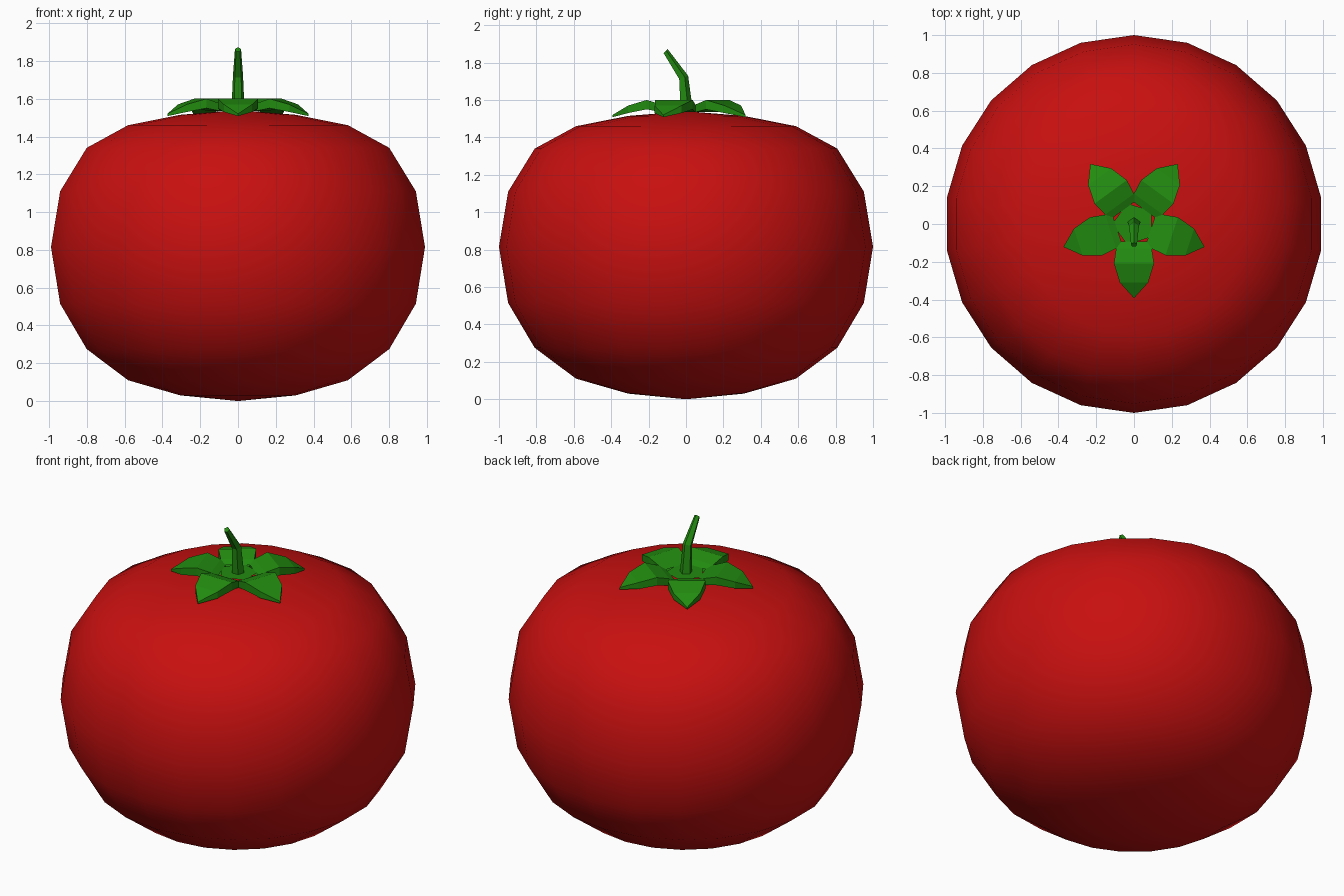
import bpy
import bmesh
from math import sin, cos, pi, radians
from mathutils import Vector, Matrix

if "Cube" in bpy.data.objects:
    bpy.data.objects.remove(bpy.data.objects["Cube"], do_unlink=True)


def make_material(name, color):
    mat = bpy.data.materials.new(name)
    mat.use_nodes = True
    mat.diffuse_color = color
    mat.node_tree.nodes["Principled BSDF"].inputs["Base Color"].default_value = color
    return mat


def make_object(name, bm, mat, smooth=False):
    bmesh.ops.recalc_face_normals(bm, faces=bm.faces)
    mesh = bpy.data.meshes.new(name)
    for face in bm.faces:
        face.smooth = smooth
    bm.to_mesh(mesh)
    bm.free()
    mesh.materials.append(mat)
    obj = bpy.data.objects.new(name, mesh)
    bpy.context.collection.objects.link(obj)
    return obj


def bridge(bm, a, b):
    for i in range(len(a)):
        j = (i + 1) % len(a)
        bm.faces.new((a[i], a[j], b[j], b[i]))


red = make_material("tomato red", (0.58, 0.005, 0.005, 1))
green = make_material("leaf green", (0.016, 0.26, 0.005, 1))

# Fruit: squashed round body, lathed from ring heights
SEGMENTS = 22
heights = [0.03, 0.11, 0.275, 0.515, 0.815, 1.11, 1.34, 1.46, 1.515]
bm = bmesh.new()
rings = []
for i, z in enumerate(heights, 1):
    radius = sin(pi * i / 10)
    rings.append([bm.verts.new((radius * sin(2 * pi * k / SEGMENTS),
                                radius * cos(2 * pi * k / SEGMENTS), z))
                  for k in range(SEGMENTS)])
for low, high in zip(rings, rings[1:]):
    bridge(bm, low, high)
for ring, z in ((rings[0], 0), (rings[-1], 1.54)):
    pole = bm.verts.new((0, 0, z))
    for k in range(SEGMENTS):
        bm.faces.new((ring[k], ring[(k + 1) % SEGMENTS], pole))
make_object("fruit_body", bm, red, smooth=True)

# Calyx: five thick pointed leaves around a sunken pentagon
# Each station: distance out, half width, top height, bottom height
stations = [(0.093, 0.068, 1.556, 1.535), (0.13, 0.094, 1.575, 1.535),
            (0.21, 0.106, 1.6, 1.55), (0.31, 0.075, 1.57, 1.53)]
bm = bmesh.new()
for n in range(5):
    turn = Matrix.Rotation(2 * pi * n / 5, 4, "Z")

    def vert(x, out, z):
        return bm.verts.new(turn @ Vector((x, -out, z)))

    loops = [[vert(-w, r, top), vert(w, r, top), vert(w, r, low), vert(-w, r, low)]
             for r, w, top, low in stations]
    for a, b in zip(loops, loops[1:]):
        bridge(bm, a, b)
    end = loops[-1]
    tip_top, tip_low = vert(0, 0.393, 1.52), vert(0, 0.393, 1.508)
    bm.faces.new((end[0], end[1], tip_top))
    bm.faces.new((end[3], end[2], tip_low))
    bm.faces.new((end[1], end[2], tip_low, tip_top))
    bm.faces.new((end[0], end[3], tip_low, tip_top))
bmesh.ops.remove_doubles(bm, verts=bm.verts, dist=0.002)
make_object("calyx_leaves", bm, green)

# Sunken pentagon joining the leaves
bm = bmesh.new()
bmesh.ops.create_circle(bm, cap_ends=True, segments=5, radius=0.115,
                        matrix=Matrix.Translation((0, 0, 1.556))
                        @ Matrix.Rotation(radians(90), 4, "Z"))
make_object("calyx_centre", bm, green)

# Stem: tapered five-sided stalk that bends forward
# Each section: centre y, centre z, radius, forward tilt in degrees
sections = [(0, 1.55, 0.036, 0), (-0.015, 1.72, 0.028, 20), (-0.11, 1.86, 0.017, 45)]
bm = bmesh.new()
rings = []
for y, z, radius, tilt in sections:
    place = Matrix.Translation((0, y, z)) @ Matrix.Rotation(radians(tilt), 4, "X")
    rings.append([bm.verts.new(place @ Vector((radius * sin(2 * pi * k / 5),
                                               radius * cos(2 * pi * k / 5), 0)))
                  for k in range(5)])
for a, b in zip(rings, rings[1:]):
    bridge(bm, a, b)
bm.faces.new(rings[0])
bm.faces.new(rings[-1])
make_object("stem", bm, green)
